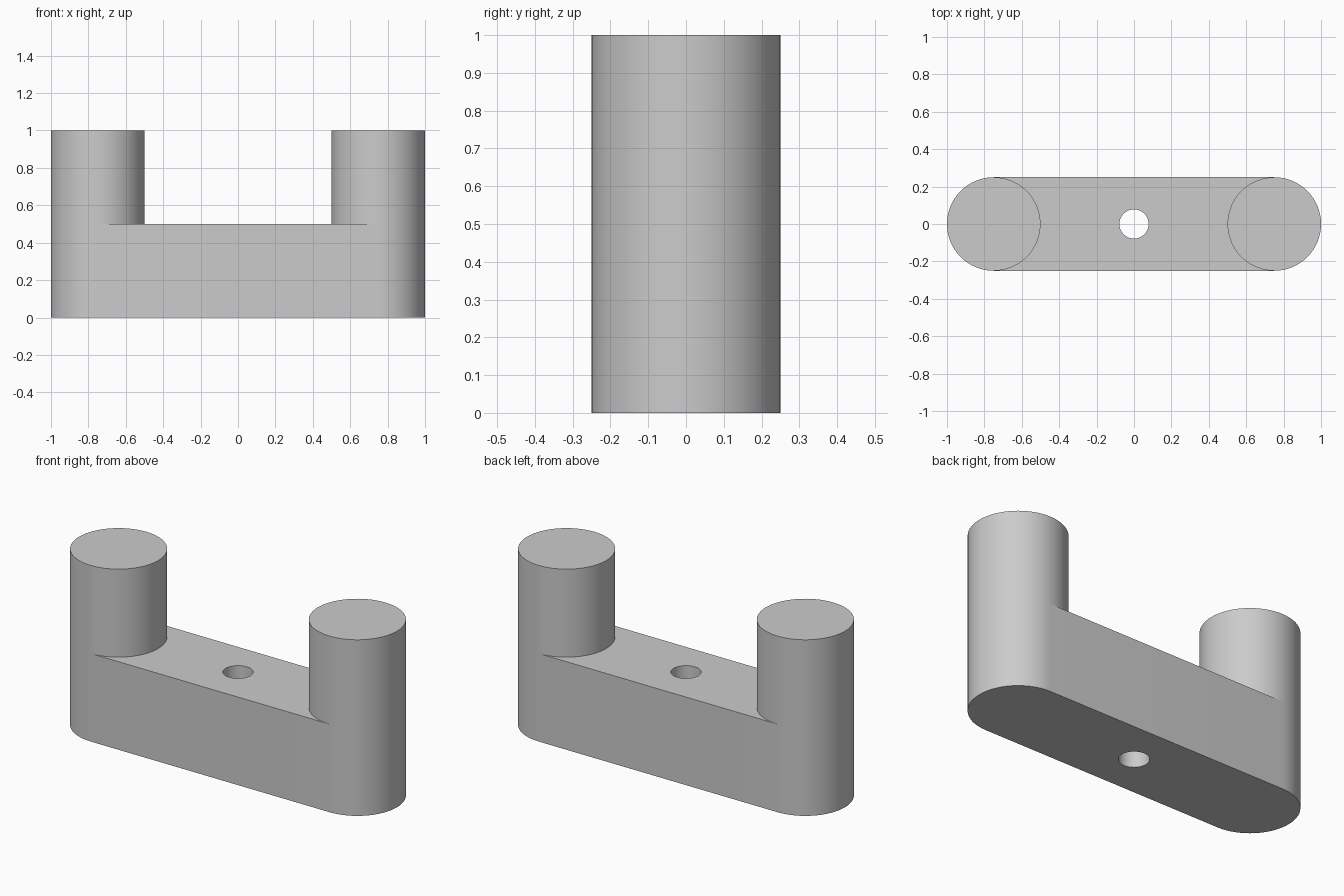
import bpy
import bmesh
from math import cos, sin, pi

cube = bpy.data.objects.get("Cube")
if cube:
    bpy.data.objects.remove(cube, do_unlink=True)

HEIGHT = 0.5     # height of the base, and of each post above it
RADIUS = 0.25    # post radius, also half the base depth
OFFSET = 0.75    # post distance from the centre
HOLE = 0.078
STEPS = 16       # segments per quarter turn

grey = bpy.data.materials.new("plain_grey")
grey.use_nodes = True
colour = (0.6, 0.6, 0.6, 1)
grey.diffuse_color = colour
grey.node_tree.nodes["Principled BSDF"].inputs["Base Color"].default_value = colour


def arc(cx, r, start, quarters):
    """Points on an arc, start and length counted in quarter turns."""
    count = abs(quarters) * STEPS
    turn = quarters * pi / 2
    return [(cx + r * cos(start * pi / 2 + turn * i / count),
             r * sin(start * pi / 2 + turn * i / count))
            for i in range(count + 1)]


bm = bmesh.new()


def plan_face(points):
    return bm.faces.new([bm.verts.new((x, y, 0)) for x, y in points])


def raise_faces(faces):
    result = bmesh.ops.extrude_face_region(bm, geom=faces)["geom"]
    verts = [g for g in result if isinstance(g, bmesh.types.BMVert)]
    bmesh.ops.translate(bm, verts=verts, vec=(0, 0, HEIGHT))


# Plan: a disc under each post, and a web in two halves around the hole
for side in (-1, 1):
    plan_face(arc(side * OFFSET, RADIUS, 0, 4)[:-1])
    half = arc(-OFFSET, RADIUS, 0, -1) + arc(OFFSET, RADIUS, 3, -1) + arc(0, HOLE, 0, -2)
    plan_face([(x, -side * y) for x, y in half])
bmesh.ops.remove_doubles(bm, verts=bm.verts[:], dist=0.0001)
bmesh.ops.recalc_face_normals(bm, faces=bm.faces[:])

# Base, with the hole running through it
raise_faces(bm.faces[:])

# Posts, raised from the discs on top of the base
bm.normal_update()
raise_faces([f for f in bm.faces
             if f.calc_center_median().z > HEIGHT - 0.01
             and abs(f.calc_center_bounds().x) > RADIUS])
bmesh.ops.recalc_face_normals(bm, faces=bm.faces[:])

mesh = bpy.data.meshes.new("base_with_posts")
bm.to_mesh(mesh)
bm.free()
mesh.materials.append(grey)
body = bpy.data.objects.new("base_with_posts", mesh)
bpy.context.collection.objects.link(body)

bpy.ops.object.select_all(action="DESELECT")
body.select_set(True)
bpy.context.view_layer.objects.active = body
bpy.ops.object.shade_smooth_by_angle(angle=pi / 6)
